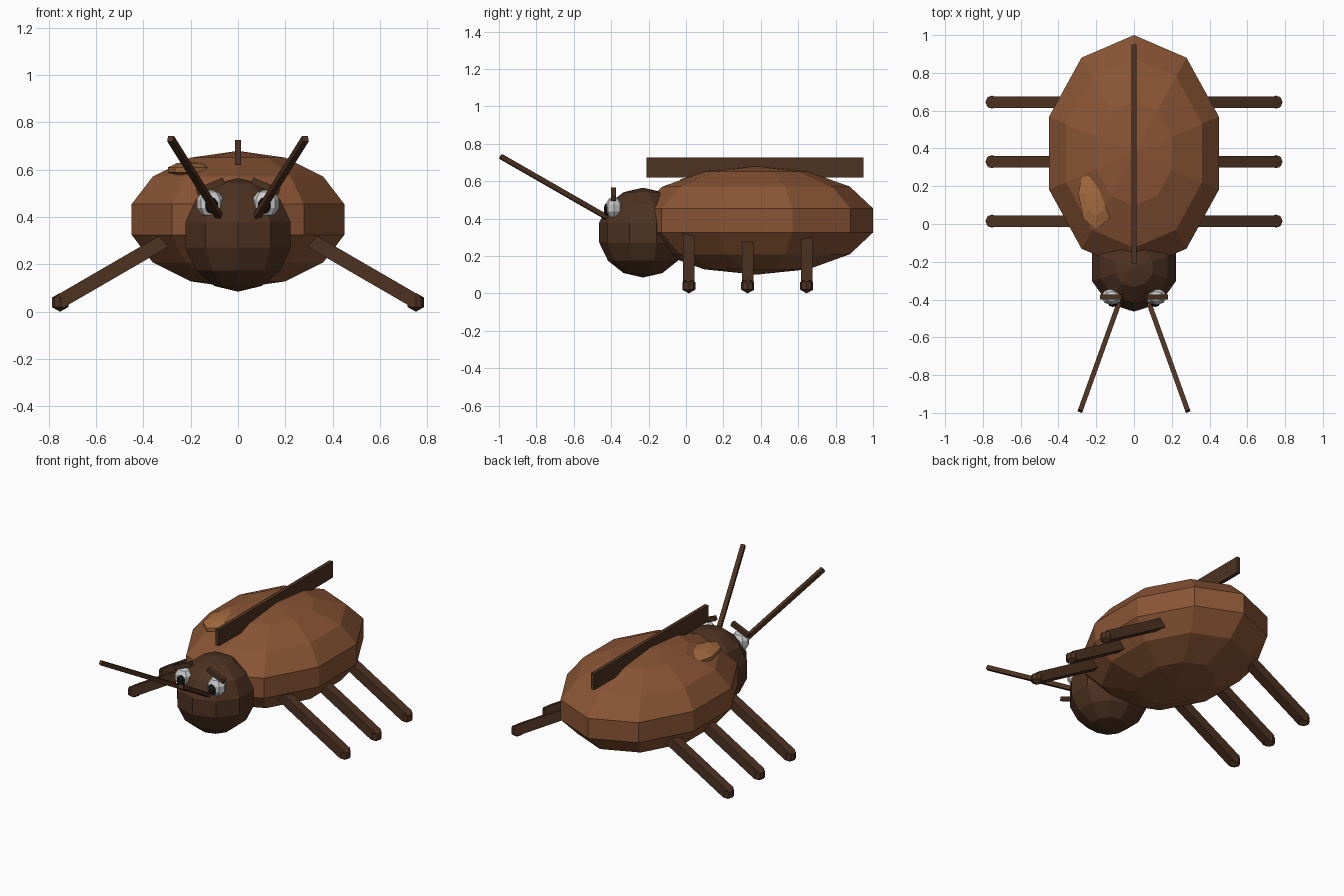
import bpy, bmesh
from mathutils import Vector, Matrix, Euler

if "Cube" in bpy.data.objects:
    bpy.data.objects.remove(bpy.data.objects["Cube"])


def material(name, rgb):
    m = bpy.data.materials.new(name)
    m.diffuse_color = (*rgb, 1)
    m.use_nodes = True
    m.node_tree.nodes["Principled BSDF"].inputs["Base Color"].default_value = m.diffuse_color
    return m


SHELL = material("shell brown", (0.25, 0.09, 0.035))
DARK = material("dark brown", (0.075, 0.032, 0.015))
PATCH = material("orange brown", (0.38, 0.15, 0.05))
WHITE = material("eye white", (0.75, 0.75, 0.75))
BLACK = material("pupil black", (0.01, 0.01, 0.01))


def finish(bm, name, mat):
    me = bpy.data.meshes.new(name)
    bm.to_mesh(me)
    bm.free()
    me.materials.append(mat)
    ob = bpy.data.objects.new(name, me)
    bpy.context.collection.objects.link(ob)
    return ob


def ellipsoid(name, center, radii, segs, rings, mat):
    bm = bmesh.new()
    bmesh.ops.create_uvsphere(bm, u_segments=segs, v_segments=rings, radius=1)
    for v in bm.verts:
        v.co = v.co * Vector(radii) + Vector(center)
    return finish(bm, name, mat)


def box(name, center, size, mat, rotation=(0, 0, 0)):
    bm = bmesh.new()
    bmesh.ops.create_cube(bm, size=1, matrix=Matrix.LocRotScale(
        Vector(center), Euler(rotation), Vector(size)))
    return finish(bm, name, mat)


def bar(name, a, b, width, mat):
    # square bar between two points
    a, b = Vector(a), Vector(b)
    d = b - a
    bm = bmesh.new()
    bmesh.ops.create_cube(bm, size=1, matrix=Matrix.LocRotScale(
        (a + b) / 2, d.to_track_quat('Z', 'Y'), Vector((width, width, d.length))))
    return finish(bm, name, mat)


# body, head and ridge between the wing cases
ellipsoid("body", (0, 0.375, 0.39), (0.485, 0.641, 0.29), 10, 7, SHELL)
ellipsoid("head", (0, -0.23, 0.325), (0.24, 0.24, 0.24), 10, 7, DARK)
box("back_ridge", (0, 0.37, 0.673), (0.024, 1.16, 0.105), DARK)

# lighter patch on one wing case
ellipsoid("back_patch", (-0.2, 0.16, 0.6), (0.1, 0.2, 0.035), 8, 5, PATCH)

for side, s in (("left", -1), ("right", 1)):
    # legs with small feet
    for i, y in enumerate((0.015, 0.33, 0.645)):
        bar(f"{side}_leg_{i + 1}", (s * 0.31, y, 0.3), (s * 0.755, y, 0.042), 0.06, DARK)
        ellipsoid(f"{side}_foot_{i + 1}", (s * 0.752, y, 0.04), (0.04, 0.04, 0.04), 8, 3, DARK)

    # face
    bar(f"{side}_antenna", (s * 0.08, -0.42, 0.405), (s * 0.285, -0.99, 0.732), 0.026, DARK)
    ellipsoid(f"{side}_eye", (s * 0.117, -0.385, 0.457), (0.06, 0.047, 0.06), 8, 5, WHITE)
    ellipsoid(f"{side}_pupil", (s * 0.112, -0.42, 0.45), (0.028, 0.02, 0.035), 8, 5, BLACK)
    box(f"{side}_brow", (s * 0.117, -0.387, 0.53), (0.125, 0.026, 0.028), DARK, (0, s * 0.4, 0))
